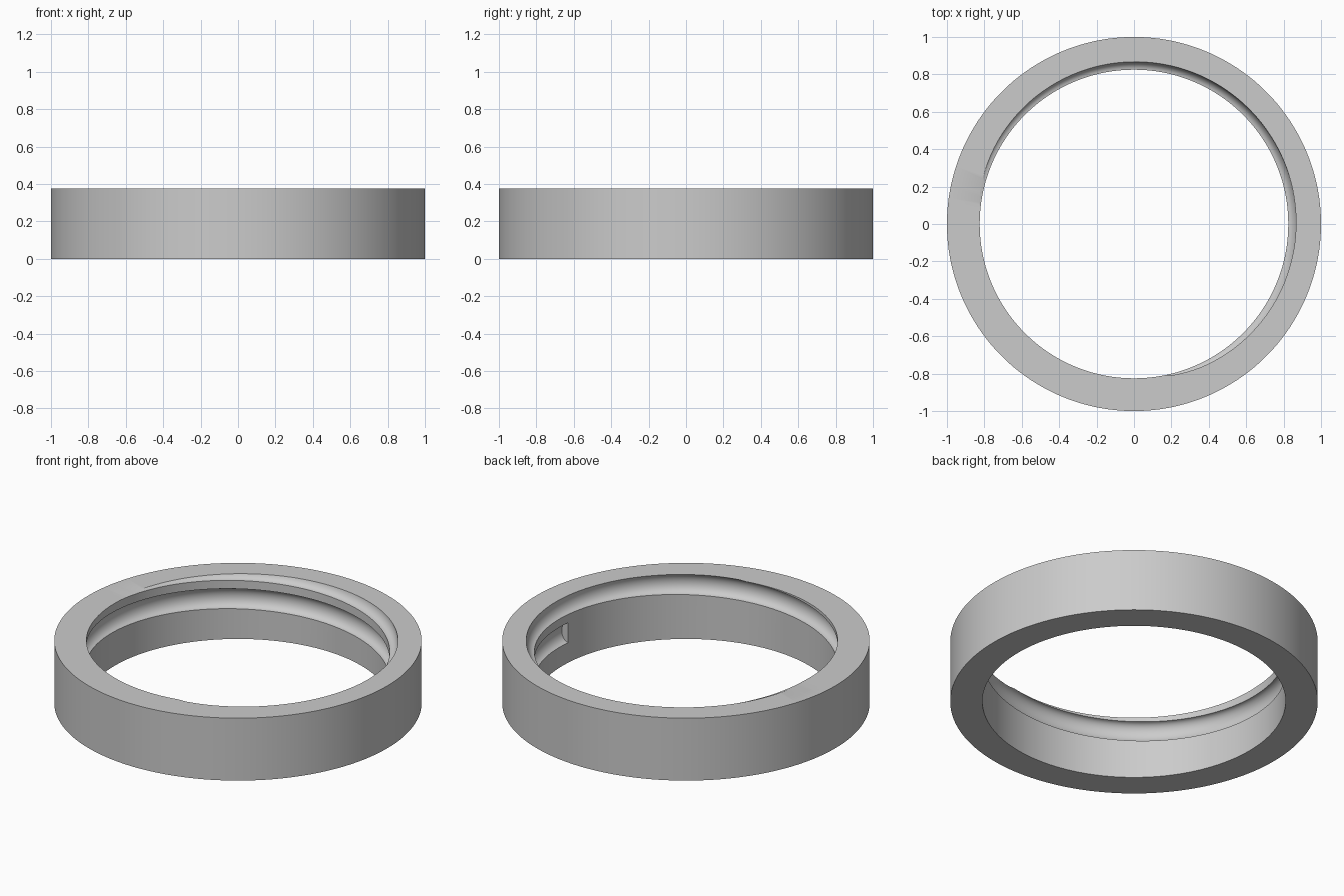
import bpy, bmesh, math

cube = bpy.data.objects.get("Cube")
if cube:
    bpy.data.objects.remove(cube)

HEIGHT, OUTER, INNER = 0.375, 1.0, 0.825
SEGMENTS = 180
DEPTH, HALF = 0.045, 0.06        # groove depth and half height
START_Z, PITCH = 0.18, 0.17      # groove centre at its closed end, rise per turn
START, END, STEP = -4, 560, 2    # groove sweep in degrees


def sweep(name, sections, closed):
    """Skin a list of cross-sections, each a loop of 3D points."""
    bm = bmesh.new()
    rings = [[bm.verts.new(p) for p in s] for s in sections]
    pairs = list(zip(rings, rings[1:]))
    if closed:
        pairs.append((rings[-1], rings[0]))
    else:
        bm.faces.new(rings[0])
        bm.faces.new(rings[-1])
    for a, b in pairs:
        for i in range(len(a)):
            j = (i + 1) % len(a)
            bm.faces.new((a[i], a[j], b[j], b[i]))
    bmesh.ops.recalc_face_normals(bm, faces=bm.faces)
    mesh = bpy.data.meshes.new(name)
    bm.to_mesh(mesh)
    bm.free()
    obj = bpy.data.objects.new(name, mesh)
    bpy.context.collection.objects.link(obj)
    return obj


def section(profile, degrees, lift=0.0):
    a = math.radians(degrees)
    return [(r * math.cos(a), r * math.sin(a), z + lift) for r, z in profile]


# Plain ring
wall = [(INNER, 0), (OUTER, 0), (OUTER, HEIGHT), (INNER, HEIGHT)]
ring = sweep("threaded_ring",
             [section(wall, i * 360 / SEGMENTS) for i in range(SEGMENTS)], True)

# Rounded helical cutter that runs out through the top
groove = [(INNER - 0.05, -HALF)]
for i in range(15):
    t = math.pi * (i / 14 - 0.5)
    groove.append((INNER + DEPTH * math.cos(t), HALF * math.sin(t)))
groove.append((INNER - 0.05, HALF))
cutter = sweep("groove_cutter",
               [section(groove, d, START_Z + PITCH * (d - START) / 360)
                for d in range(START, END + 1, STEP)], False)
cutter.hide_render = True

# Cut the groove
mod = ring.modifiers.new("groove", 'BOOLEAN')
mod.operation = 'DIFFERENCE'
mod.solver = 'EXACT'
mod.object = cutter
bpy.ops.object.select_all(action='DESELECT')
ring.select_set(True)
bpy.context.view_layer.objects.active = ring
bpy.ops.object.modifier_apply(modifier=mod.name)
bpy.data.objects.remove(cutter)

# Single grey material
grey = bpy.data.materials.new("plain_grey")
grey.use_nodes = True
colour = (0.6, 0.6, 0.6, 1)
grey.diffuse_color = colour
grey.node_tree.nodes["Principled BSDF"].inputs["Base Color"].default_value = colour
ring.data.materials.clear()
ring.data.materials.append(grey)
bpy.ops.object.shade_smooth_by_angle(angle=math.radians(30))
